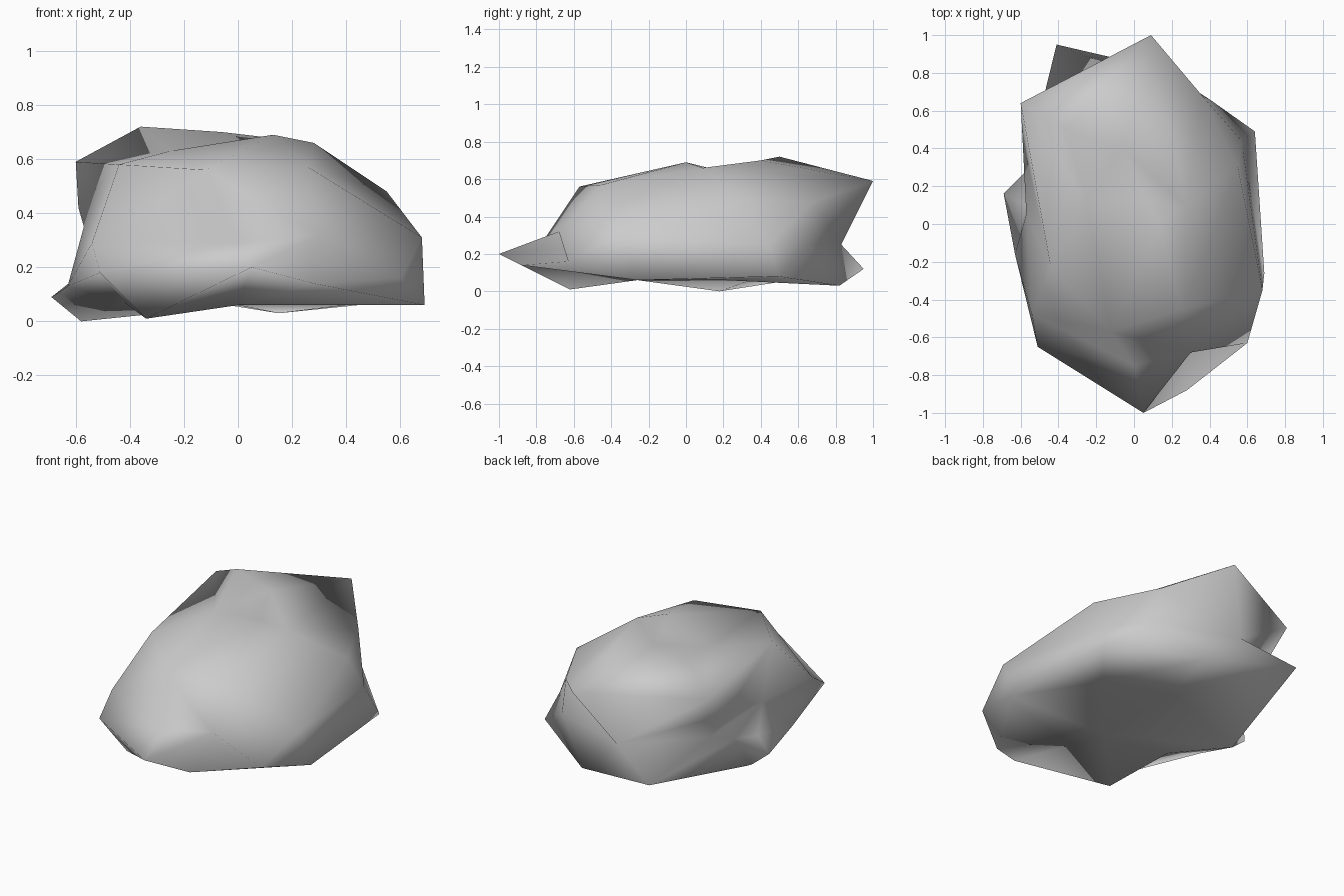
import bpy
import bmesh
from mathutils import Vector

# Remove the default cube only
default_cube = bpy.data.objects.get("Cube")
if default_cube:
    bpy.data.objects.remove(default_cube, do_unlink=True)

# Stone colour
stone = bpy.data.materials.new("stone_grey")
stone.use_nodes = True
grey = (0.6, 0.6, 0.6, 1.0)
stone.diffuse_color = grey
shader = stone.node_tree.nodes["Principled BSDF"]
shader.inputs["Base Color"].default_value = grey
shader.inputs["Roughness"].default_value = 0.9

# Corners of the upper surface
crown = [
    (.09, 1, .59), (-.6, .64, .59), (-.36, .5, .72), (-.06, .4, .7),
    (.36, .68, .48), (.55, .3, .48), (.28, .09, .66), (.13, 0, .69),
    (-.44, -.23, .58), (-.12, -.57, .56), (.26, -.45, .57),
]

# Shallow valley behind the top ridge
valley = [(.07, .12, .66), (-.25, .12, .63)]

# Bulges and hollows between the crown and the flared foot
waist = [
    (-.59, .45, .42), (-.52, .5, .28), (-.57, .05, .35), (-.54, -.48, .29),
    (-.1, .83, .25), (.4, .66, .25), (.57, .44, .25),
    (-.55, .3, .2), (-.57, .1, .15),
]

# Overhanging lip and the hollow under it, above the front ledge
front_lip = [(0, -.75, .29), (.3, -.68, .32), (.26, -.6, .23)]

# Jagged foot, running round from the front tip
foot = [
    (.05, -1, .2), (.28, -.88, .14), (.6, -.63, .16), (.68, -.35, .31),
    (.69, -.26, .06), (.64, .49, .08), (.15, .82, .03), (-.41, .95, .12),
    (-.69, .16, .09), (-.63, -.16, .13), (-.51, -.65, .18),
]

# Shallow, uneven base
underside = [
    (-.58, .18, 0), (-.34, -.62, .01), (-.42, -.2, .07),
    (0, -.26, .06), (.4, .2, .06), (0, .35, .06),
]


def build_boulder(name, corners, centre, radii, material):
    """Wrap corners around a centre: triangulate their directions, then restore them."""
    bm = bmesh.new()
    home = bm.verts.layers.float_vector.new("home")
    for corner in corners:
        offset = Vector(corner) - centre
        direction = Vector(d / r for d, r in zip(offset, radii)).normalized()
        vert = bm.verts.new(direction)
        vert[home] = Vector(corner)
    bmesh.ops.convex_hull(bm, input=list(bm.verts))
    for vert in bm.verts:
        vert.co = vert[home]
    bm.verts.layers.float_vector.remove(home)
    bmesh.ops.recalc_face_normals(bm, faces=list(bm.faces))
    for face in bm.faces:
        face.smooth = True
    mesh = bpy.data.meshes.new(name)
    bm.to_mesh(mesh)
    bm.free()
    mesh.materials.append(material)
    obj = bpy.data.objects.new(name, mesh)
    bpy.context.collection.objects.link(obj)
    return obj


# Single solid boulder
build_boulder(
    "boulder",
    crown + valley + waist + front_lip + foot + underside,
    Vector((0, 0, .33)),
    (.6, .9, .33),
    stone,
)
